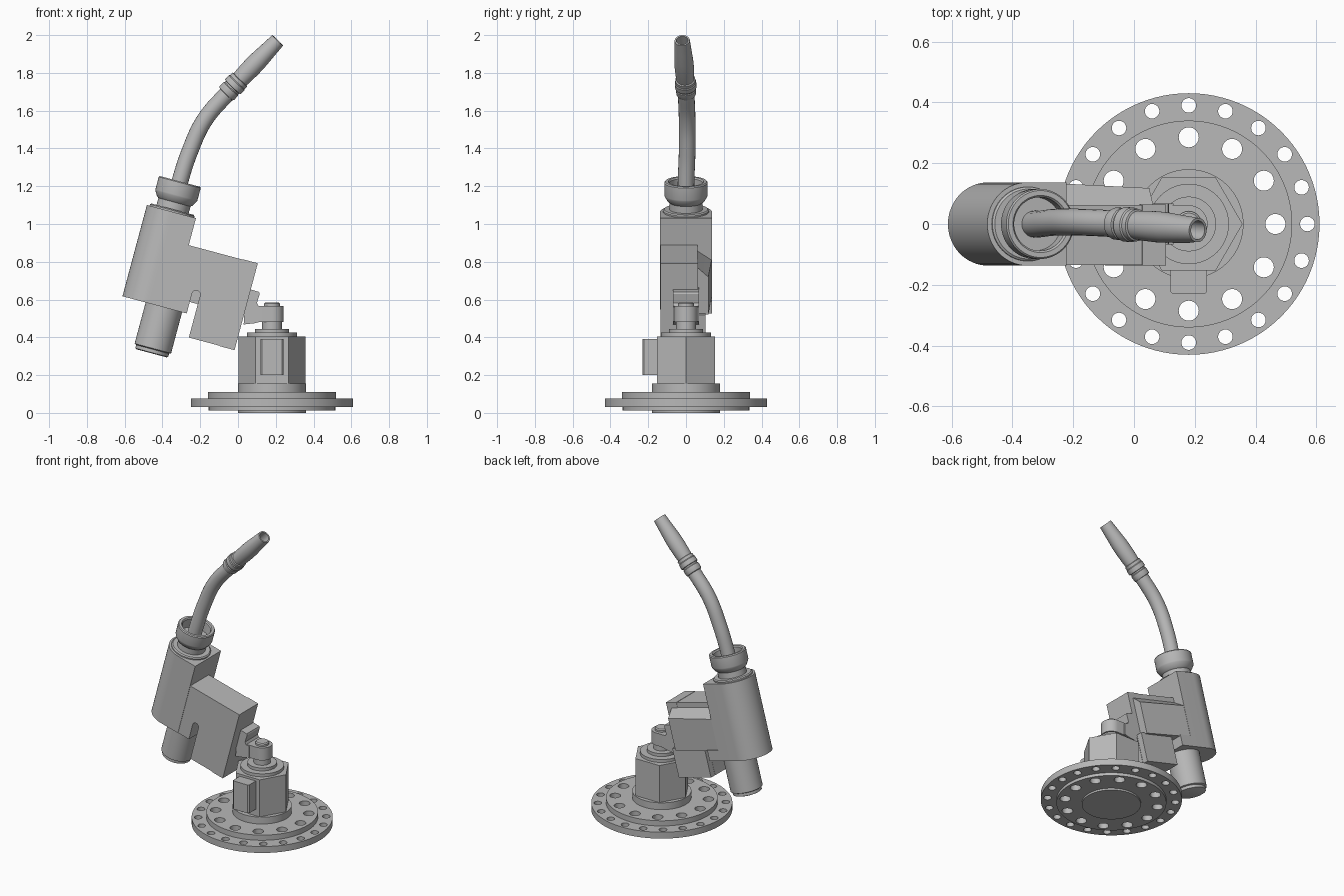
import bpy, bmesh
from math import sin, cos, pi, radians
from mathutils import Matrix, Vector

cube = bpy.data.objects.get("Cube")
if cube:
    bpy.data.objects.remove(cube)

grey = bpy.data.materials.new("machined grey")
grey.use_nodes = True
grey.diffuse_color = (0.48, 0.48, 0.48, 1)
grey.node_tree.nodes["Principled BSDF"].inputs["Base Color"].default_value = grey.diffuse_color

BASE = Matrix.Translation((0.18, 0, 0))
# Tilted frame of the torch holder: local z runs along the torch axis
HOLDER = Matrix.Translation((-0.35, 0, 1.065)) @ Matrix.Rotation(radians(15), 4, 'Y')


def finish(name, bm, frame):
    bmesh.ops.recalc_face_normals(bm, faces=bm.faces)
    mesh = bpy.data.meshes.new(name)
    bm.to_mesh(mesh)
    bm.free()
    mesh.materials.append(grey)
    ob = bpy.data.objects.new(name, mesh)
    ob.matrix_world = frame
    bpy.context.collection.objects.link(ob)
    return ob


def lathe(name, profile, frame, sides=64):
    """Turn a (radius, height) profile around local z; radius 0 is not needed, ends are capped."""
    bm = bmesh.new()
    rings = [[bm.verts.new((r * cos(2 * pi * i / sides), r * sin(2 * pi * i / sides), h))
              for i in range(sides)] for r, h in profile]
    for a, b in zip(rings, rings[1:]):
        for i in range(sides):
            j = (i + 1) % sides
            bm.faces.new((a[i], a[j], b[j], b[i]))
    bm.faces.new(rings[0])
    bm.faces.new(rings[-1])
    return finish(name, bm, frame)


def prism(name, outline, axis, lo, hi, frame):
    """Extrude a 2D outline along the given axis."""
    def place(p, t):
        co = list(p)
        co.insert("xyz".index(axis), t)
        return co
    bm = bmesh.new()
    a = [bm.verts.new(place(p, lo)) for p in outline]
    b = [bm.verts.new(place(p, hi)) for p in outline]
    bm.faces.new(a)
    bm.faces.new(b)
    for i in range(len(a)):
        j = (i + 1) % len(a)
        bm.faces.new((a[i], a[j], b[j], b[i]))
    return finish(name, bm, frame)


def arc(cx, cy, r, start, end, n):
    return [(cx + r * cos(radians(start + (end - start) * i / n)),
             cy + r * sin(radians(start + (end - start) * i / n))) for i in range(n + 1)]


def rect(a0, a1, b0, b1):
    return [(a0, b0), (a1, b0), (a1, b1), (a0, b1)]


# Stepped mounting flange with two rings of bolt holes
flange = lathe("mounting_flange", [(0.18, 0), (0.18, 0.012), (0.335, 0.012), (0.335, 0.032),
                                   (0.43, 0.032), (0.43, 0.075), (0.34, 0.075), (0.34, 0.11),
                                   (0.18, 0.11), (0.18, 0.156)], BASE, 96)
bm = bmesh.new()
for count, ring, radius in ((20, 0.39, 0.024), (12, 0.285, 0.033)):
    for i in range(count):
        t = 2 * pi * i / count
        bmesh.ops.create_cone(bm, cap_ends=True, segments=24, radius1=radius, radius2=radius, depth=0.4,
                              matrix=Matrix.Translation((ring * cos(t), ring * sin(t), 0.06)))
holes = finish("bolt_hole_cutter", bm, BASE)
holes.hide_render = True
cut = flange.modifiers.new("bolt holes", 'BOOLEAN')
cut.operation, cut.solver, cut.object = 'DIFFERENCE', 'EXACT', holes
bpy.context.view_layer.objects.active = flange
bpy.ops.object.modifier_apply(modifier=cut.name)
bpy.data.objects.remove(holes)

# Hexagonal sensor housing with its connector block
prism("hex_housing", arc(0, 0, 0.177, 0, 300, 5), "z", 0.155, 0.405, BASE)
prism("connector_block", [(-0.06, -0.14), (-0.06, -0.222), (-0.052, -0.23), (0.052, -0.23),
                          (0.06, -0.222), (0.06, -0.14)], "z", 0.2, 0.39, BASE)
lathe("housing_cap", [(0.132, 0.4), (0.132, 0.425), (0.09, 0.425), (0.09, 0.445),
                      (0.052, 0.445), (0.052, 0.49)], BASE)

# Arm from the housing to the holder
prism("pivot_arm", arc(0.18, 0, 0.062, -90, 90, 20) + [(0.08, 0.062), (0.08, -0.062)],
      "z", 0.482, 0.566, Matrix())
lathe("pivot_cap", [(0.042, 0.56), (0.042, 0.578), (0.036, 0.585)], BASE, 40)
prism("arm_bracket", [(0.04, 0.665), (0.062, 0.655), (0.112, 0.64), (0.115, 0.63), (0.1, 0.582),
                      (0.108, 0.566), (0.13, 0.56), (0.13, 0.485), (0.09, 0.475), (0.03, 0.468)],
      "y", -0.068, 0.068, Matrix())

# Holder body, rounded at its outer side
prism("holder_body", arc(0, 0, 0.137, 90, 270, 32) + [(0.132, -0.137), (0.132, 0.137)],
      "z", -0.5, 0, HOLDER)

# Side box with a rounded slot, a raised end plate and stepped rear blocks
slot = arc(0.237, -0.39, 0.022, 0, 180, 10)
prism("side_box", [(0.1, -0.148), (0.45, -0.148), (0.45, -0.62), (0.259, -0.62)] + slot
      + [(0.215, -0.5), (0.1, -0.5)], "y", -0.134, 0.062, HOLDER)
prism("end_plate", rect(0.43, 0.51, -0.622, -0.146), "y", -0.136, 0.064, HOLDER)
rear = prism("rear_block", [(0.05, -0.17), (0.062, -0.18), (0.137, -0.23), (0.137, -0.437),
                            (0.05, -0.437)], "x", 0.1, 0.476, HOLDER)
for v in rear.data.vertices:
    if v.co.x > 0.4 and v.co.y > 0.1:
        v.co.y = 0.118
prism("lower_rear_block", rect(0.26, 0.508, -0.62, -0.43), "y", 0.05, 0.104, HOLDER)
prism("rear_web", rect(0.1, 0.215, -0.5, -0.43), "y", 0.05, 0.137, HOLDER)

# Cable socket below the body
lathe("cable_socket", [(0.1, -0.52), (0.1, -0.725), (0.09, -0.73), (0.09, -0.748), (0.082, -0.752)][::-1]
      + [(0.1, -0.48)], HOLDER @ Matrix.Translation((0.09, 0, 0)))

# Open clamping collar on top of the body
lathe("clamp_collar", [(0.122, -0.01), (0.122, 0.008), (0.115, 0.014), (0.088, 0.014), (0.088, 0.052),
                       (0.098, 0.06), (0.113, 0.085), (0.115, 0.092), (0.115, 0.16), (0.11, 0.166),
                       (0.094, 0.166), (0.088, 0.158), (0.088, 0.095), (0.05, 0.095)], HOLDER)

# Curved neck tube
curve = bpy.data.curves.new("neck_tube", 'CURVE')
curve.dimensions = '3D'
curve.bevel_depth = 0.044
curve.bevel_resolution = 8
curve.resolution_u = 10
path = [(-0.35, 0, 1.065), (-0.312, 0, 1.21), (-0.255, 0.006, 1.385), (-0.177, 0.006, 1.55),
        (-0.045, 0, 1.705)]
spline = curve.splines.new('BEZIER')
spline.bezier_points.add(len(path) - 1)
for point, co in zip(spline.bezier_points, path):
    point.co = co
    point.handle_left_type = point.handle_right_type = 'AUTO'
curve.materials.append(grey)
tube = bpy.data.objects.new("neck_tube", curve)
bpy.context.collection.objects.link(tube)
bpy.ops.object.select_all(action='DESELECT')
tube.select_set(True)
bpy.context.view_layer.objects.active = tube
bpy.ops.object.convert(target='MESH')

# Coupling rings and hollow gas nozzle, along the line to the tip
start, tip = Vector((-0.065, 0.002, 1.687)), Vector((0.21, -0.02, 1.972))
aim = tip - start
length = aim.length
NOZZLE = Matrix.Translation(start) @ aim.to_track_quat('Z', 'Y').to_matrix().to_4x4()
lathe("coupling", [(0.04, 0), (0.05, 0.003), (0.053, 0.01), (0.053, 0.04), (0.049, 0.044),
                   (0.049, 0.052), (0.057, 0.055), (0.057, 0.085), (0.053, 0.09),
                   (0.053, 0.108), (0.045, 0.112)], NOZZLE, 40)
lathe("gas_nozzle", [(0.046, 0.1), (0.049, 0.14), (0.051, 0.2), (0.05, 0.25), (0.045, 0.32),
                     (0.04, length), (0.031, length), (0.031, length - 0.12)], NOZZLE, 40)

# Smooth shading with sharp edges kept
for ob in bpy.context.collection.objects:
    if ob.type == 'MESH':
        ob.select_set(True)
        bpy.context.view_layer.objects.active = ob
bpy.ops.object.shade_smooth_by_angle(angle=radians(30))
